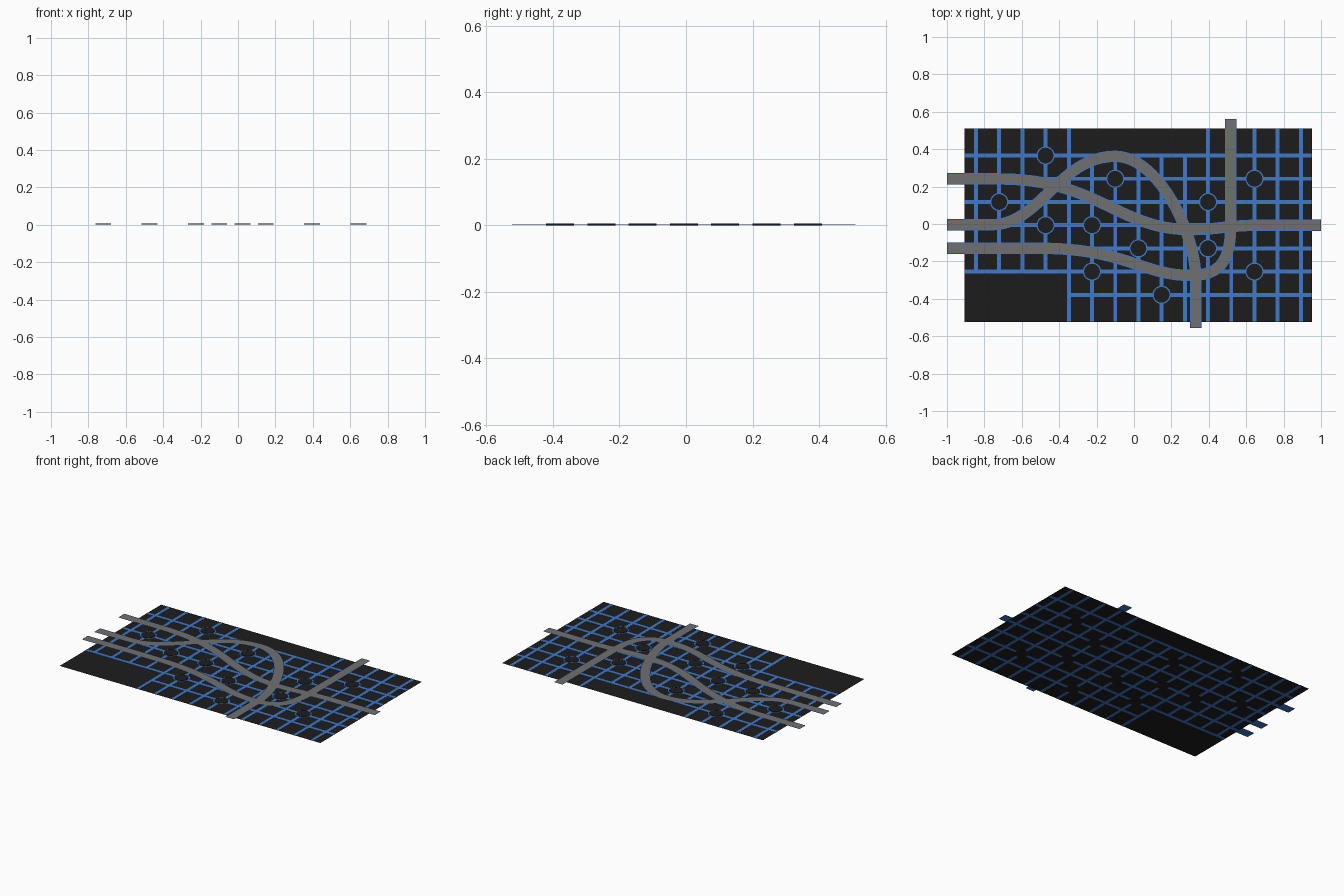
import bpy, bmesh, math
from mathutils import Vector, geometry

if "Cube" in bpy.data.objects:
    bpy.data.objects.remove(bpy.data.objects["Cube"])


def material(name, rgb):
    m = bpy.data.materials.new(name)
    m.diffuse_color = (*rgb, 1)
    m.use_nodes = True
    m.node_tree.nodes["Principled BSDF"].inputs["Base Color"].default_value = m.diffuse_color
    return m


BLACK = material("ground_black", (0.012, 0.012, 0.012))
BLUE = material("line_blue", (0.05, 0.19, 0.58))
GREY = material("road_grey", (0.16, 0.16, 0.16))


def finish(name, bm, mat):
    me = bpy.data.meshes.new(name)
    bm.to_mesh(me)
    bm.free()
    me.materials.append(mat)
    ob = bpy.data.objects.new(name, me)
    bpy.context.collection.objects.link(ob)
    return ob


def add_box(bm, x0, x1, y0, y1, z0, z1):
    vs = bmesh.ops.create_cube(bm, size=1)["verts"]
    bmesh.ops.scale(bm, vec=(x1 - x0, y1 - y0, z1 - z0), verts=vs)
    bmesh.ops.translate(bm, vec=((x0 + x1) / 2, (y0 + y1) / 2, (z0 + z1) / 2), verts=vs)


# Ground sheet
LEFT, RIGHT, BOTTOM, TOP = -0.905, 0.953, -0.523, 0.51
bm = bmesh.new()
bm.faces.new([bm.verts.new((x, y, 0.001)) for x, y in
              ((LEFT, BOTTOM), (RIGHT, BOTTOM), (RIGHT, TOP), (LEFT, TOP))])
finish("ground_sheet", bm, BLACK)

# Street grid: columns and rows on a regular step
STEP = 0.1241


def col(i):
    return -0.845 + STEP * i


def row(j):
    return 0.366 - STEP * j


W = 0.0105
bm = bmesh.new()
for i in range(15):
    low = row(5) if i < 4 else BOTTOM
    high = row(0) if 5 <= i <= 9 else TOP
    add_box(bm, col(i) - W, col(i) + W, low, high, 0.0005, 0.002)
for j in range(7):
    start = col(4) if j == 6 else LEFT
    add_box(bm, start, RIGHT, row(j) - W, row(j) + W, 0.0005, 0.002)
finish("street_grid", bm, BLUE)

# Round junctions: black disc with a blue rim
spots = [(3, 0), (6, 1), (12, 1), (1, 2), (10, 2), (3, 3), (5, 3),
         (7, 4), (10, 4), (5, 5), (12, 5), (8, 6)]
discs, rims = bmesh.new(), bmesh.new()
for i, j in spots:
    vs = bmesh.ops.create_cone(discs, cap_ends=True, segments=32, radius1=0.042,
                               radius2=0.042, depth=0.006)["verts"]
    bmesh.ops.translate(discs, vec=(col(i), row(j), 0.003), verts=vs)
    vs = bmesh.ops.create_circle(rims, cap_ends=True, segments=32, radius=0.049)["verts"]
    bmesh.ops.translate(rims, vec=(col(i), row(j), 0.0035), verts=vs)
finish("junction_discs", discs, BLACK)
finish("junction_rims", rims, BLUE)


# Main roads: flat ribbons along bezier paths
def path(start, *segments):
    pts = [Vector(start)]
    for seg in segments:
        if len(seg) == 1:
            pts.append(Vector(seg[0]))
        else:
            h1, h2, end = map(Vector, seg)
            pts += geometry.interpolate_bezier(pts[-1], h1, h2, end, 24)[1:]
    return [Vector((p.x, p.y)) for p in pts]


def ribbon(name, pts, width, z, mat):
    bm = bmesh.new()
    prev = None
    for k, p in enumerate(pts):
        d = (pts[min(k + 1, len(pts) - 1)] - pts[max(k - 1, 0)]).normalized()
        n = Vector((-d.y, d.x)) * width / 2
        pair = [bm.verts.new((*(p + n), z)), bm.verts.new((*(p - n), z))]
        if prev:
            bm.faces.new((prev[0], prev[1], pair[1], pair[0]))
        prev = pair
    finish(name, bm, mat)


roads = {
    "upper_road": path((-1, 0.241), ((-0.72, 0.241),),
                       ((-0.2, 0.241), (-0.08, -0.03), (0.3, -0.03)),
                       ((0.45, -0.03), (0.5, -0.006), (0.7, -0.006)), ((1, -0.006),)),
    "looping_road": path((-1, -0.004), ((-0.76, -0.004),),
                         ((-0.5, -0.004), (-0.4, 0.362), (-0.1, 0.362)),
                         ((0.13, 0.362), (0.33, -0.05), (0.33, -0.29)), ((0.33, -0.555),)),
    "lower_road": path((-1, -0.13), ((-0.5, -0.13),),
                       ((-0.05, -0.13), (0.05, -0.275), (0.3, -0.275)),
                       ((0.46, -0.275), (0.517, -0.2), (0.517, 0.0)), ((0.517, 0.562),)),
}
for name, pts in roads.items():
    ribbon(name + "_border", pts, 0.061, 0.0075, BLUE)
    ribbon(name, pts, 0.052, 0.0085, GREY)
